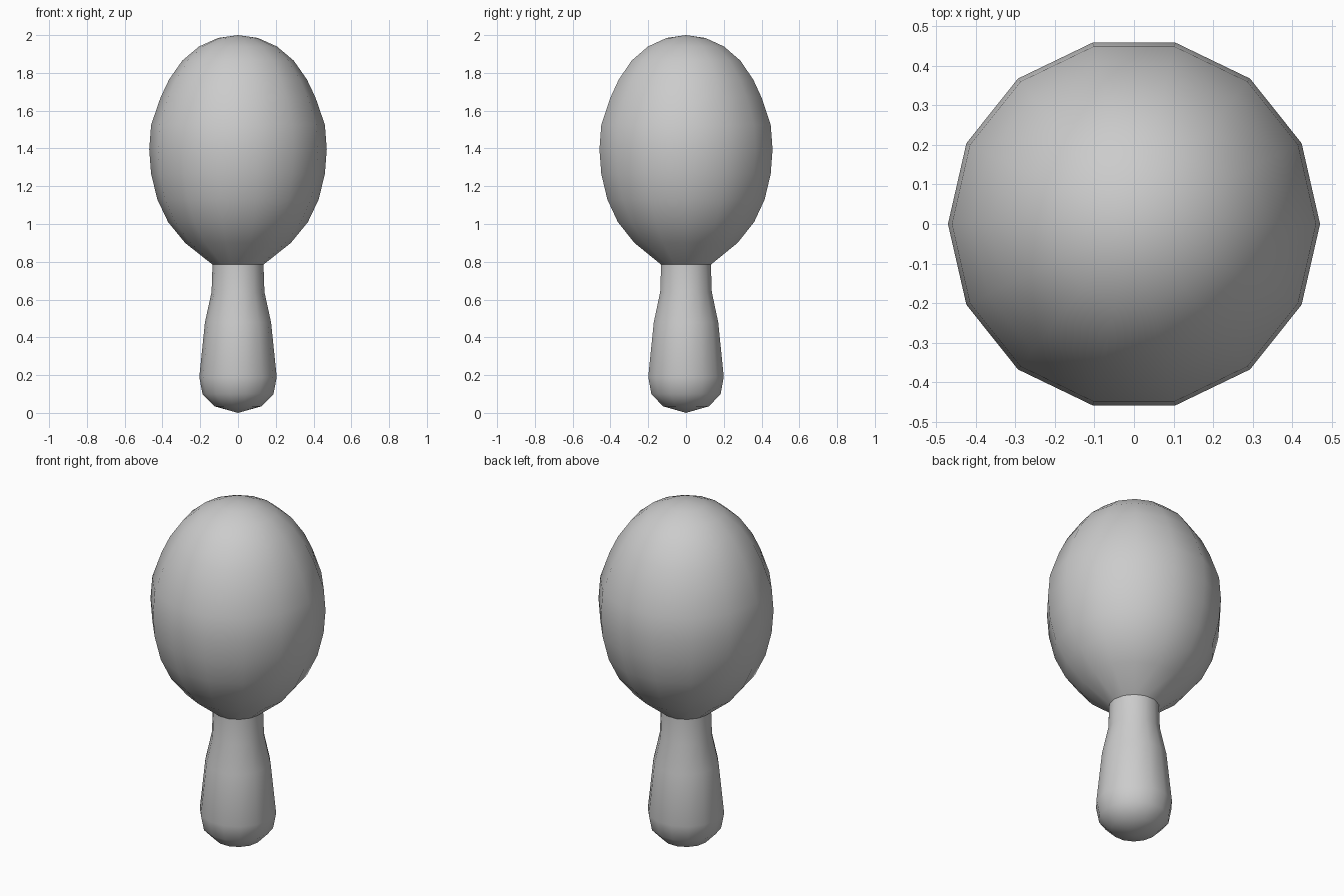
import bpy, bmesh
from math import cos, sin, tau

if "Cube" in bpy.data.objects:
    bpy.data.objects.remove(bpy.data.objects["Cube"])

SIDES = 14


def lathe(name, profile):
    """Revolve (radius, z) points around z; zero radius makes a pole."""
    bm = bmesh.new()
    rings = []
    for r, z in profile:
        n = SIDES if r > 0 else 1
        rings.append([bm.verts.new((r * cos(tau * i / SIDES), r * sin(tau * i / SIDES), z))
                      for i in range(n)])
    for a, b in zip(rings, rings[1:]):
        for i in range(SIDES):
            j = (i + 1) % SIDES
            quad = [a[i % len(a)], a[j % len(a)], b[j % len(b)], b[i % len(b)]]
            bm.faces.new(list(dict.fromkeys(quad)))
    bmesh.ops.recalc_face_normals(bm, faces=bm.faces[:])
    for f in bm.faces:
        f.smooth = True
    mesh = bpy.data.meshes.new(name)
    bm.to_mesh(mesh)
    bm.free()
    obj = bpy.data.objects.new(name, mesh)
    bpy.context.collection.objects.link(obj)
    return obj


# Tapered handle with rounded butt
lathe("handle", [(0, 0), (0.125, 0.035), (0.188, 0.10), (0.205, 0.19),
                 (0.175, 0.48), (0.14, 0.64), (0.135, 0.785)])

# Egg-shaped head, meeting the handle at a crisp seam
lathe("head", [(0.135, 0.785), (0.28, 0.90), (0.37, 1.01), (0.427, 1.13),
               (0.46, 1.265), (0.47, 1.395), (0.46, 1.525), (0.41, 1.67),
               (0.365, 1.765), (0.295, 1.865), (0.206, 1.94), (0.105, 1.985),
               (0, 2.0)])
